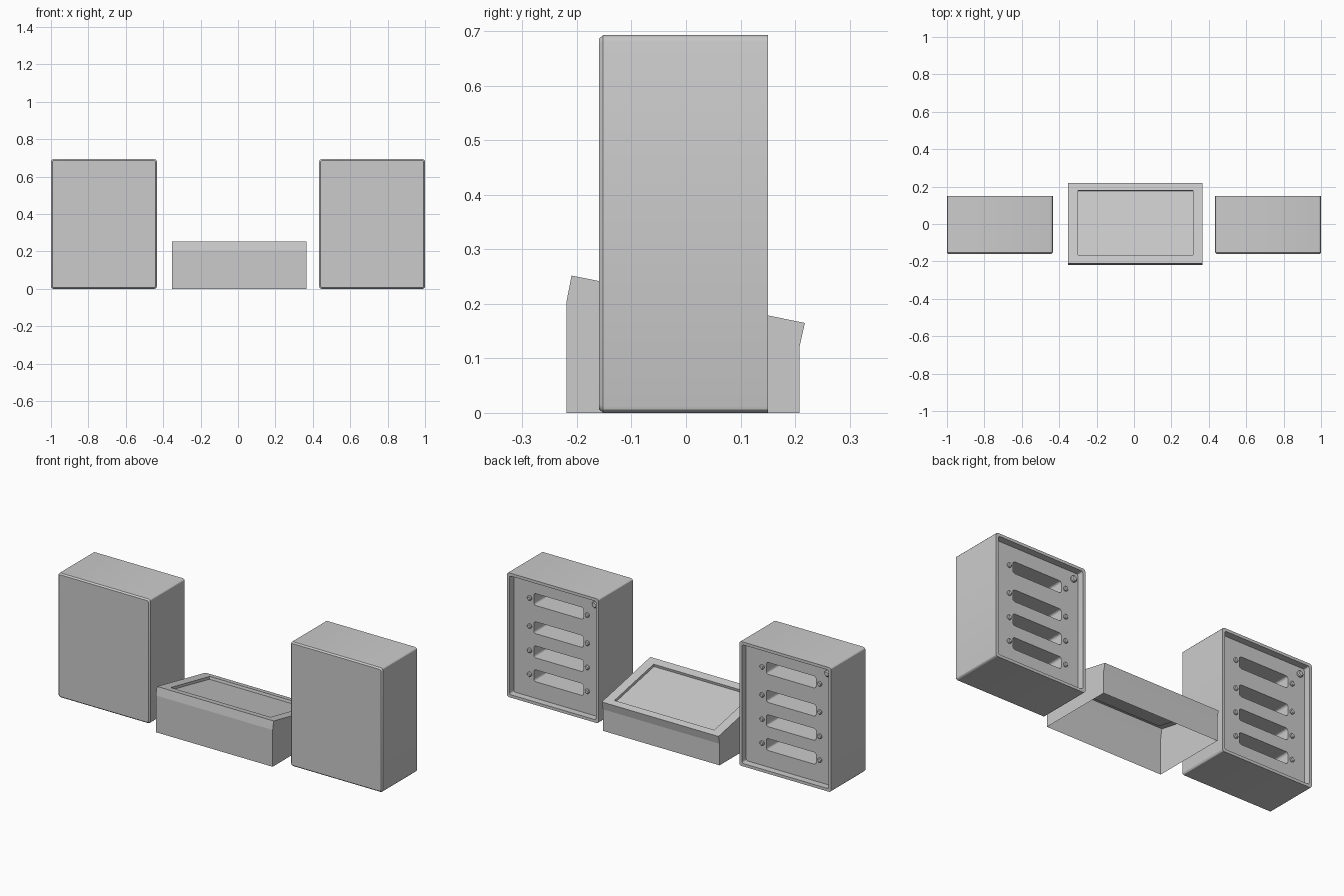
import bpy, bmesh
from math import cos, sin, pi

if "Cube" in bpy.data.objects:
    bpy.data.objects.remove(bpy.data.objects["Cube"])

HALF_W, HALF_H = 0.283, 0.3465
PANEL_Y = 0.112


def rounded_rect(hw, hh, r, seg=3):
    pts = []
    for k, (sx, sz) in enumerate([(1, 1), (-1, 1), (-1, -1), (1, -1)]):
        for i in range(seg + 1):
            a = pi / 2 * (k + i / seg)
            pts.append((sx * (hw - r) + r * cos(a), sz * (hh - r) + r * sin(a)))
    return pts


def circle(r, n=16):
    return [(r * cos(2 * pi * i / n), r * sin(2 * pi * i / n)) for i in range(n)]


def loft(bm, sections, cx=0, cz=0):
    """Skin a list of (y, outline) sections and cap both ends."""
    rings = [[bm.verts.new((cx + x, y, cz + z)) for x, z in pts] for y, pts in sections]
    for a, b in zip(rings, rings[1:]):
        n = len(a)
        for i in range(n):
            j = (i + 1) % n
            bm.faces.new((a[i], a[j], b[j], b[i]))
    bm.faces.new(rings[0])
    bm.faces.new(rings[-1])


def finish(bm, name, fix=True):
    if fix:
        bmesh.ops.recalc_face_normals(bm, faces=bm.faces[:])
    me = bpy.data.meshes.new(name)
    bm.to_mesh(me)
    bm.free()
    ob = bpy.data.objects.new(name, me)
    bpy.context.collection.objects.link(ob)
    return ob


def smooth(ob):
    bpy.ops.object.select_all(action='DESELECT')
    ob.select_set(True)
    bpy.context.view_layer.objects.active = ob
    bpy.ops.object.shade_smooth_by_angle()


def cabinet(side, cx):
    cz = HALF_H
    rows = [0.566, 0.409, 0.274, 0.141]
    # case with bevelled front and recessed back
    bm = bmesh.new()
    full = rounded_rect(HALF_W, HALF_H, 0.013)
    inner = rounded_rect(HALF_W - 0.016, HALF_H - 0.016, 0.01)
    loft(bm, [(-0.16, rounded_rect(HALF_W - 0.007, HALF_H - 0.007, 0.01)),
              (-0.152, full), (0.15, full), (0.15, inner), (PANEL_Y, inner)], cx, cz)
    case = finish(bm, side + "_cabinet")
    # slot cutter
    bm = bmesh.new()
    slot = rounded_rect(0.153, 0.033, 0.012)
    for z in rows:
        loft(bm, [(PANEL_Y - 0.15, slot), (PANEL_Y + 0.02, slot)], cx - 0.01, z)
    cutter = finish(bm, side + "_slot_cutter")
    cutter.hide_render = True
    mod = case.modifiers.new("slots", 'BOOLEAN')
    mod.object = cutter
    mod.solver = 'EXACT'
    smooth(case)
    bpy.ops.object.modifier_apply(modifier="slots")
    bpy.data.objects.remove(cutter)
    # screws beside each slot
    bm = bmesh.new()
    for z in rows:
        for s in (-1, 1):
            loft(bm, [(PANEL_Y - 0.004, circle(0.013)), (PANEL_Y + 0.005, circle(0.013)),
                      (PANEL_Y + 0.009, circle(0.009))], cx - 0.01 + s * 0.178, z)
    smooth(finish(bm, side + "_slot_screws"))
    # corner knob
    bm = bmesh.new()
    loft(bm, [(PANEL_Y - 0.004, circle(0.017)), (PANEL_Y + 0.008, circle(0.017)),
              (PANEL_Y + 0.013, circle(0.012))], cx - 0.237, 0.638)
    smooth(finish(bm, side + "_corner_knob"))


cabinet("left", -0.717)
cabinet("right", 0.717)

# console: open-bottomed shell with sloping top
profile = [(-0.219, 0), (-0.219, 0.205), (-0.21, 0.252), (0.218, 0.165), (0.208, 0.12), (0.208, 0)]
X0, X1 = -0.353, 0.367
bm = bmesh.new()
L = [bm.verts.new((X0, y, z)) for y, z in profile]
R = [bm.verts.new((X1, y, z)) for y, z in profile]
bm.faces.new(L)
bm.faces.new(R[::-1])
for i in range(5):
    if i != 2:
        bm.faces.new((L[i], R[i], R[i + 1], L[i + 1]))


# recessed screen in the top
def top_ring(x0, x1, y0, y1, drop):
    z = lambda y: 0.252 - (y + 0.21) * 0.087 / 0.428 - drop
    return [bm.verts.new((x, y, z(y))) for x, y in ((x0, y0), (x1, y0), (x1, y1), (x0, y1))]


rings = [[L[2], R[2], R[3], L[3]],
         top_ring(-0.30, 0.315, -0.165, 0.18, 0),
         top_ring(-0.30, 0.315, -0.168, 0.177, 0.015)]
for a, b in zip(rings, rings[1:]):
    for i in range(4):
        j = (i + 1) % 4
        bm.faces.new((a[i], a[j], b[j], b[i]))
bm.faces.new(rings[-1])
finish(bm, "console")
